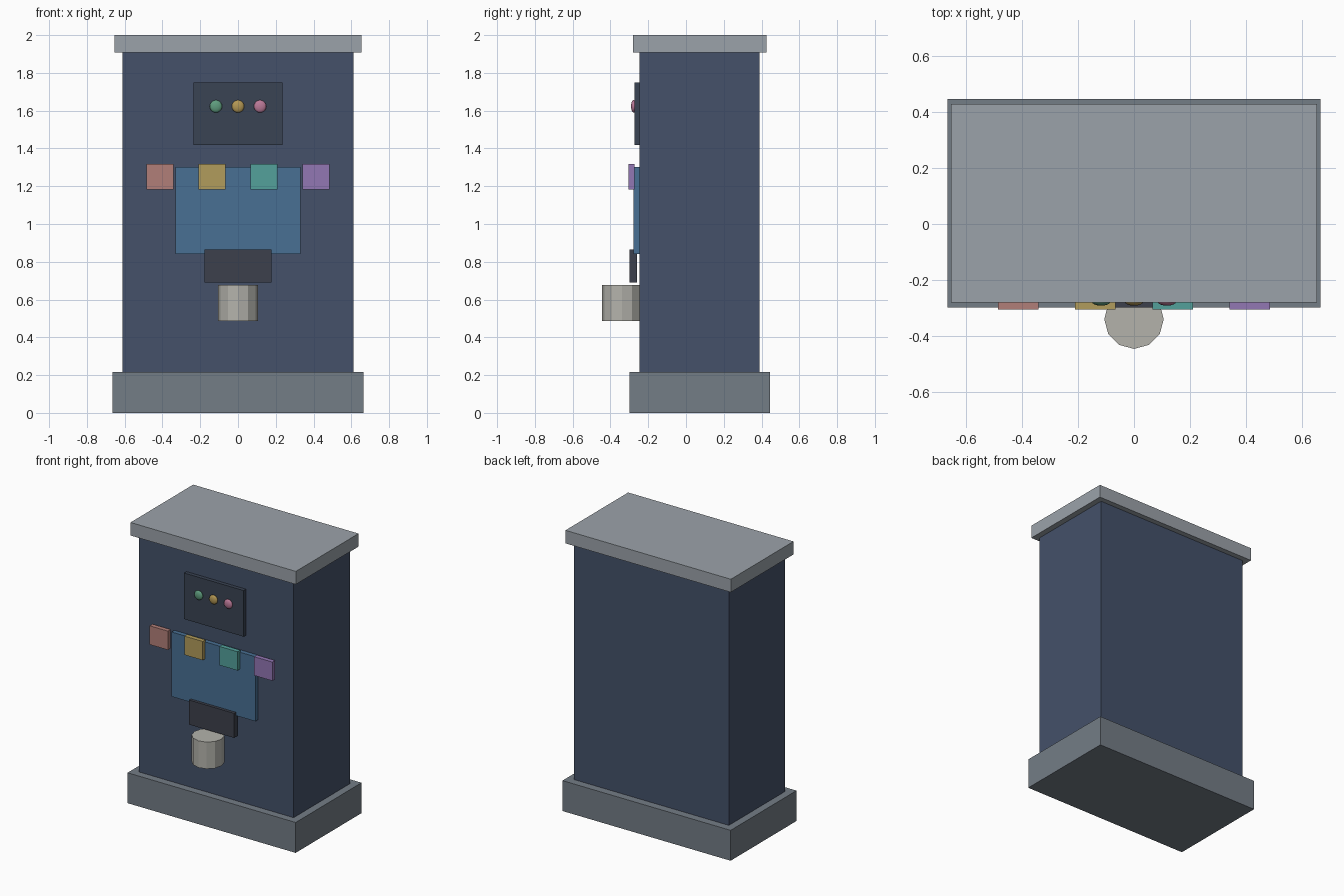
import bpy, bmesh
from mathutils import Matrix

if "Cube" in bpy.data.objects:
    bpy.data.objects.remove(bpy.data.objects["Cube"])

def material(name, rgb):
    m = bpy.data.materials.new(name)
    m.diffuse_color = (*[(c / 255) ** 2.2 for c in rgb], 1)
    m.use_nodes = True
    m.node_tree.nodes["Principled BSDF"].inputs["Base Color"].default_value = m.diffuse_color
    return m

def finish(name, bm, mat):
    mesh = bpy.data.meshes.new(name)
    bm.to_mesh(mesh)
    bm.free()
    mesh.materials.append(mat)
    obj = bpy.data.objects.new(name, mesh)
    bpy.context.collection.objects.link(obj)
    return obj

def box(name, x, y, z, mat):
    """Box from (min, max) ranges on each axis."""
    bm = bmesh.new()
    size = [r[1] - r[0] for r in (x, y, z)]
    mid = [(r[0] + r[1]) / 2 for r in (x, y, z)]
    bmesh.ops.create_cube(bm, size=1, matrix=Matrix.Translation(mid) @ Matrix.Diagonal((*size, 1)))
    return finish(name, bm, mat)

navy = material("navy", (70, 82, 105))
stone = material("stone", (115, 124, 133))
pale = material("pale_grey", (154, 161, 168))
dark = material("dark_panel", (60, 69, 84))
blue = material("blue_screen", (74, 111, 146))
black = material("tray_grey", (63, 66, 77))
metal = material("cup_metal", (178, 177, 170))

# Cabinet
box("base", (-.664, .664), (-.298, .445), (0, .217), stone)
box("body", (-.611, .611), (-.245, .389), (.217, 1.907), navy)
box("top_cap", (-.653, .653), (-.28, .427), (1.907, 2), pale)

# Front panels
box("indicator_panel", (-.235, .235), (-.272, -.235), (1.419, 1.748), dark)
box("screen", (-.331, .331), (-.277, -.235), (.842, 1.303), blue)
box("outlet_tray", (-.178, .178), (-.298, -.259), (.691, .866), black)

# Row of selection buttons
for i, rgb in enumerate([(176, 126, 120), (176, 155, 92), (84, 160, 154), (145, 118, 178)]):
    cx = (i - 1.5) * .275
    box(f"button_{i + 1}", (cx - .072, cx + .072), (-.305, -.273), (1.183, 1.317),
        material(f"button_colour_{i + 1}", rgb))

# Indicator lights, flattened spheres
for i, rgb in enumerate([(95, 155, 125), (178, 150, 85), (185, 120, 150)]):
    bm = bmesh.new()
    bmesh.ops.create_uvsphere(bm, u_segments=16, v_segments=10, radius=1,
        matrix=Matrix.Translation(((i - 1) * .117, -.277, 1.623)) @ Matrix.Diagonal((.033, .014, .033, 1)))
    for f in bm.faces:
        f.smooth = True
    finish(f"indicator_light_{i + 1}", bm, material(f"light_colour_{i + 1}", rgb))

# Twelve-sided cup
bm = bmesh.new()
bmesh.ops.create_cone(bm, cap_ends=True, segments=12, radius1=.106, radius2=.106, depth=.191,
                      matrix=Matrix.Translation((0, -.339, .5825)))
finish("cup", bm, metal)
